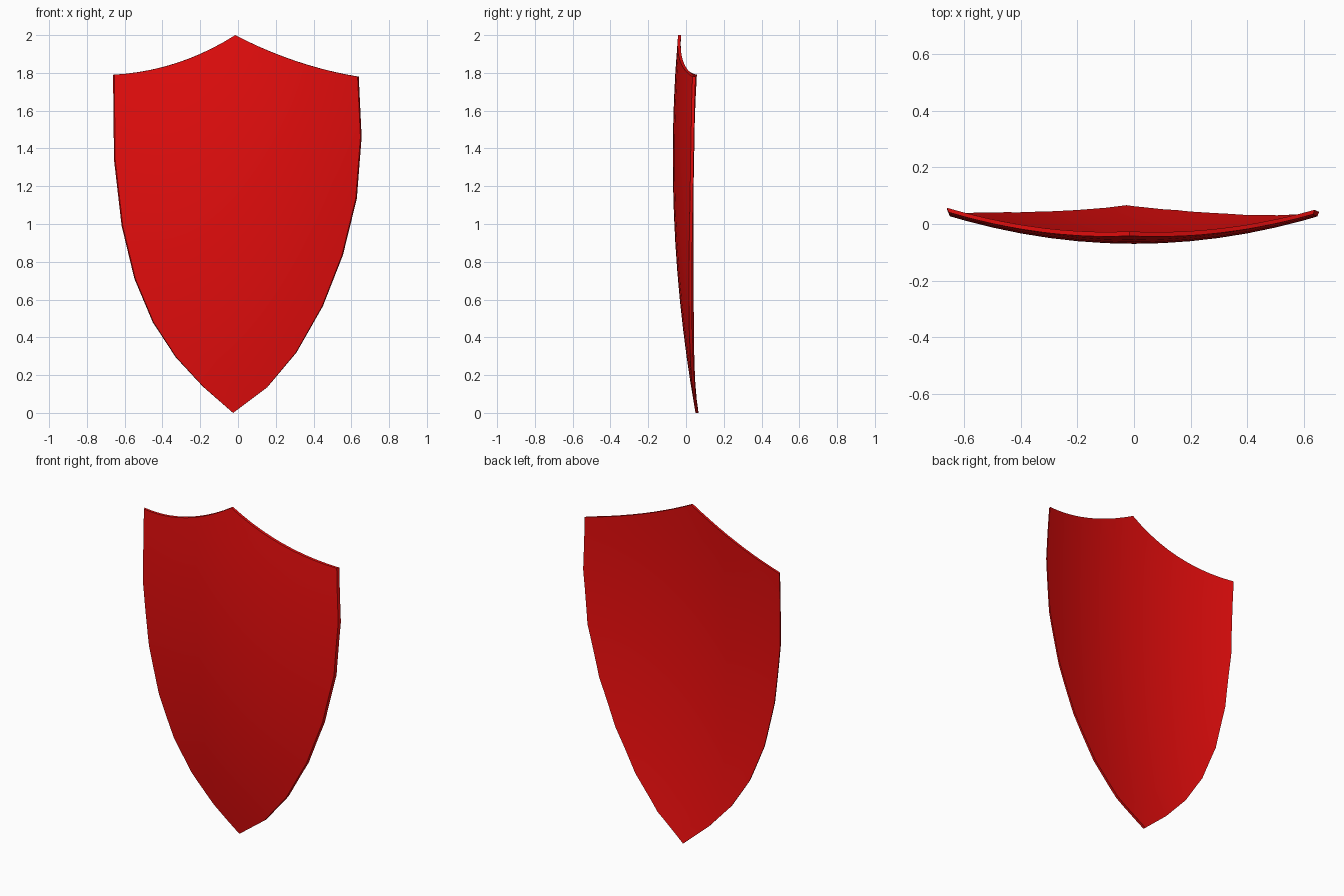
import bpy, bmesh

if "Cube" in bpy.data.objects:
    bpy.data.objects.remove(bpy.data.objects["Cube"])

THICKNESS = 0.016


def front_y(x, z):
    # Doubly curved face: bowed across and along its height
    return -0.07 + 0.066 * (z - 1.35) ** 2 + 0.23 * x * x


def bezier(a, b, c, n):
    # Quadratic curve points, without the first and last point
    pts = []
    for i in range(1, n):
        t = i / n
        pts.append(tuple((1 - t) ** 2 * p + 2 * t * (1 - t) * q + t * t * r
                         for p, q, r in zip(a, b, c)))
    return pts


# Outline (x, z): faceted sides, slightly uneven like a hand-cut board
apex, left_corner, right_corner = (-0.015, 2.0), (-0.655, 1.79), (0.633, 1.78)
left_side = [(-0.65, 1.34), (-0.61, 0.99), (-0.543, 0.71), (-0.447, 0.48),
             (-0.327, 0.295), (-0.185, 0.14)]
right_side = [(0.153, 0.135), (0.307, 0.32), (0.445, 0.565), (0.55, 0.835),
              (0.623, 1.135), (0.648, 1.46)]
outline = ([apex] + bezier(apex, (-0.31, 1.81), left_corner, 10)
           + [left_corner] + left_side + [(-0.026, 0.0)] + right_side
           + [right_corner] + bezier(right_corner, (0.3, 1.835), apex, 10))

# Flat board, sliced into a grid so that it can bend
bm = bmesh.new()
bm.faces.new([bm.verts.new((x, 0, z)) for x, z in outline])
cuts = [((i * 0.1, 0, 0), (1, 0, 0)) for i in range(-6, 7)]
cuts += [((0, 0, i * 0.15), (0, 0, 1)) for i in range(1, 13)]
for co, no in cuts:
    bmesh.ops.bisect_plane(bm, geom=bm.verts[:] + bm.edges[:] + bm.faces[:],
                           dist=1e-4, plane_co=co, plane_no=no)

# Bend the face, then extrude the slightly wider back
for v in bm.verts:
    v.co.y = front_y(v.co.x, v.co.z)
result = bmesh.ops.extrude_face_region(bm, geom=bm.faces[:], use_keep_orig=True)
for v in result["geom"]:
    if isinstance(v, bmesh.types.BMVert):
        v.co.y += THICKNESS
        v.co.x *= 1.01
bmesh.ops.recalc_face_normals(bm, faces=bm.faces[:])

mesh = bpy.data.meshes.new("shield")
bm.to_mesh(mesh)
bm.free()
shield = bpy.data.objects.new("shield", mesh)
bpy.context.collection.objects.link(shield)

# Red paint and smooth faces with a sharp rim
red = bpy.data.materials.new("red_paint")
red.diffuse_color = (0.8, 0.004, 0.004, 1)
red.use_nodes = True
red.node_tree.nodes["Principled BSDF"].inputs["Base Color"].default_value = red.diffuse_color
mesh.materials.append(red)
bpy.context.view_layer.objects.active = shield
shield.select_set(True)
bpy.ops.object.shade_smooth_by_angle()
